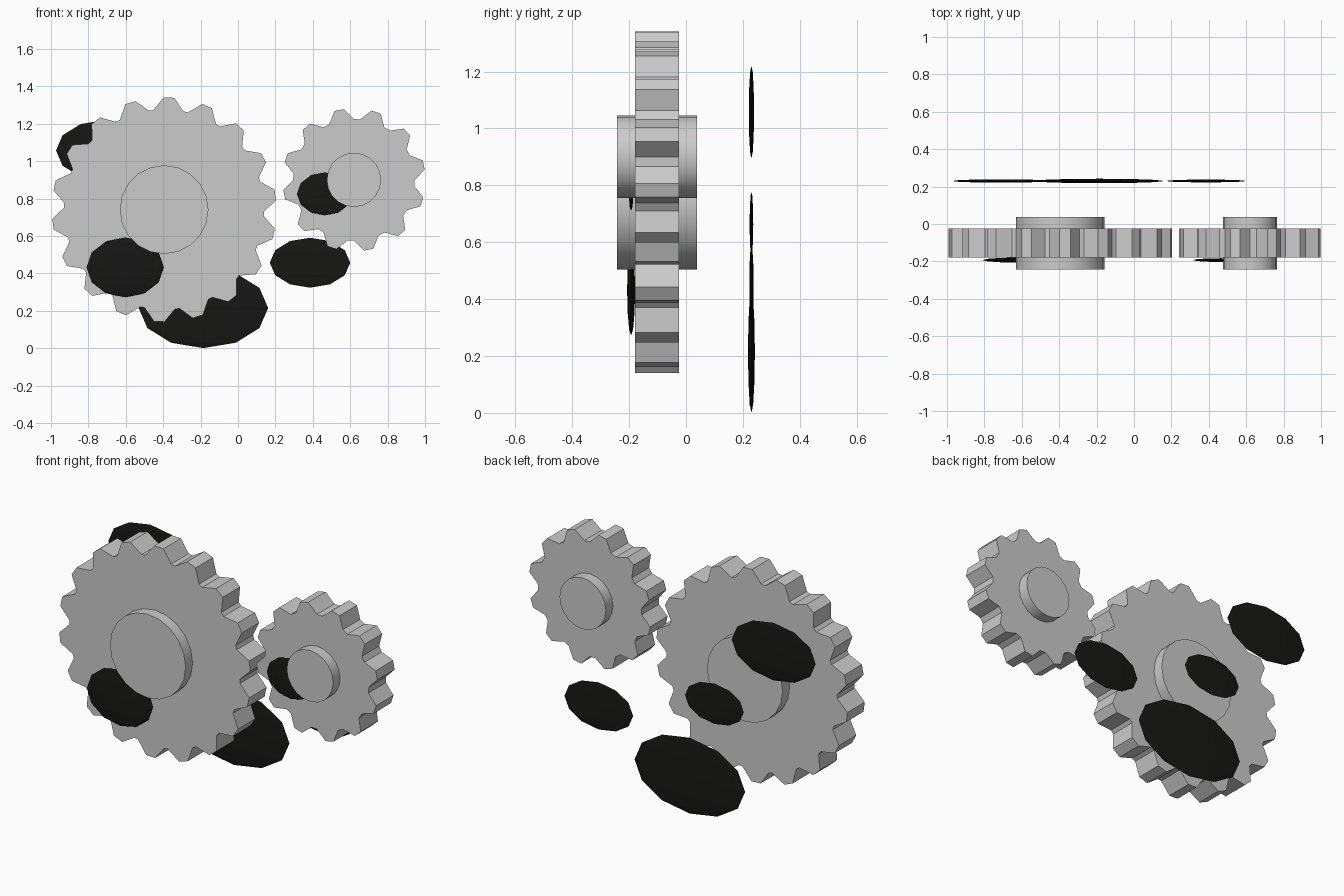
import bpy, bmesh
from math import sin, cos, pi, radians
from mathutils import Matrix

if "Cube" in bpy.data.objects:
    bpy.data.objects.remove(bpy.data.objects["Cube"])

black = bpy.data.materials.new("black")
black.diffuse_color = (0.008, 0.008, 0.007, 1)
black.use_nodes = True
black.node_tree.nodes["Principled BSDF"].inputs["Base Color"].default_value = black.diffuse_color


def finish(name, bm):
    bmesh.ops.recalc_face_normals(bm, faces=bm.faces[:])
    me = bpy.data.meshes.new(name)
    bm.to_mesh(me)
    bm.free()
    ob = bpy.data.objects.new(name, me)
    bpy.context.collection.objects.link(ob)
    return ob


def prism(name, outline, y0, y1):
    """Extrude an (x, z) outline from y0 to y1."""
    bm = bmesh.new()
    face = bm.faces.new([bm.verts.new((x, y0, z)) for x, z in outline])
    ext = bmesh.ops.extrude_face_region(bm, geom=[face])["geom"]
    moved = [v for v in ext if isinstance(v, bmesh.types.BMVert)]
    bmesh.ops.translate(bm, verts=moved, vec=(0, y1 - y0, 0))
    return finish(name, bm)


def polar(cx, cz, r, deg):
    """Point at an angle measured clockwise from straight up."""
    return cx + r * sin(radians(deg)), cz + r * cos(radians(deg))


def gear(name, cx, cz, teeth, tip, root, hub, phase, tip_half, root_half):
    # toothed wheel
    outline = []
    for i in range(teeth):
        a = phase + i * 360 / teeth
        outline += [polar(cx, cz, root, a - root_half), polar(cx, cz, tip, a - tip_half),
                    polar(cx, cz, tip, a + tip_half), polar(cx, cz, root, a + root_half)]
    prism(name + "_wheel", outline, -0.18, -0.025)
    # hub running through the wheel
    ring = [polar(cx, cz, hub, i * 18) for i in range(20)]
    ob = prism(name + "_hub", ring, -0.242, 0.038)
    for p in ob.data.polygons:
        p.use_smooth = len(p.vertices) == 4
    for e in ob.data.edges:
        v0, v1 = (ob.data.vertices[i].co for i in e.vertices)
        e.use_edge_sharp = abs(v0.y - v1.y) < 1e-5


def disc(name, x, y, z, rx, ry, rz):
    # flattened low-poly ball
    bm = bmesh.new()
    bmesh.ops.create_uvsphere(bm, u_segments=12, v_segments=6, radius=1)
    bm.transform(Matrix.Translation((x, y, z)) @ Matrix.Diagonal((rx, ry, rz, 1)))
    finish(name, bm).data.materials.append(black)


gear("large_gear", -0.395, 0.741, 18, 0.60, 0.535, 0.237, 2.5, 2.7, 8.7)
gear("small_gear", 0.62, 0.90, 12, 0.382, 0.325, 0.145, 18, 3.8, 12)

# dark discs behind the gears
for i, (x, z, rx) in enumerate([(-0.71, 1.057, 0.263), (-0.185, 0.215, 0.346),
                                (0.385, 0.457, 0.215), (-0.339, 0.663, 0.184)]):
    disc(f"back_disc_{i + 1}", x, 0.23, z, rx, rx * 0.035, rx * 0.62)

# dark discs on the front faces
disc("front_disc_large", -0.603, -0.193, 0.432, 0.207, 0.014, 0.16)
disc("front_disc_small", 0.464, -0.193, 0.825, 0.149, 0.010, 0.115)
